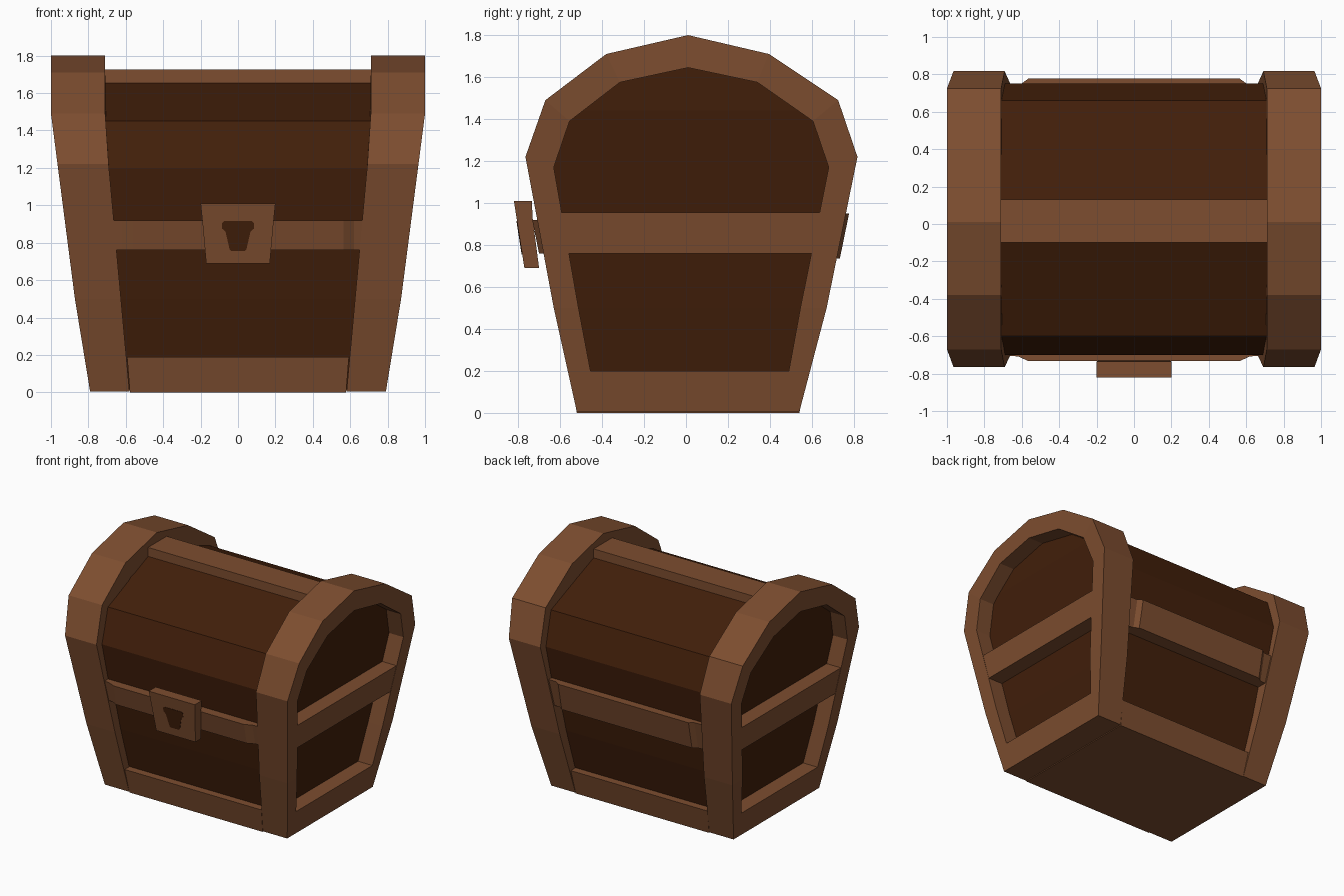
import bpy
import bmesh

cube = bpy.data.objects.get("Cube")
if cube:
    bpy.data.objects.remove(cube, do_unlink=True)


def material(name, rgb):
    mat = bpy.data.materials.new(name)
    mat.use_nodes = True
    mat.diffuse_color = (*rgb, 1)
    bsdf = mat.node_tree.nodes["Principled BSDF"]
    bsdf.inputs["Base Color"].default_value = (*rgb, 1)
    return mat


TRIM = material("light brown wood", (0.205, 0.075, 0.029))
WOOD = material("dark brown wood", (0.054, 0.0135, 0.003))
RECESS = 0.125


def interpolate(z, table):
    """Piecewise linear lookup in (height, value) pairs."""
    for (z0, v0), (z1, v1) in zip(table, table[1:]):
        if z <= z1:
            return v0 + (v1 - v0) * (z - z0) / (z1 - z0)
    return table[-1][1]


def x_out(z):
    return interpolate(z, [(0, 0.79), (0.5, 0.872), (1.22, 0.965), (1.49, 1.0)])


def x_in(z):
    return interpolate(z, [(0, 0.58), (1.2, 0.69), (1.45, 0.71)])


def loft(name, rings, mat, loop=False):
    """Join equal rings of points with quads; cap the ends unless looped."""
    bm = bmesh.new()
    rows = [[bm.verts.new(p) for p in ring] for ring in rings]
    pairs = list(zip(rows, rows[1:]))
    if loop:
        pairs.append((rows[-1], rows[0]))
    else:
        bm.faces.new(rows[0])
        bm.faces.new(rows[-1])
    for a, b in pairs:
        for i in range(len(a)):
            j = (i + 1) % len(a)
            bm.faces.new((a[i], a[j], b[j], b[i]))
    bmesh.ops.recalc_face_normals(bm, faces=bm.faces)
    mesh = bpy.data.meshes.new(name)
    bm.to_mesh(mesh)
    bm.free()
    mesh.materials.append(mat)
    obj = bpy.data.objects.new(name, mesh)
    bpy.context.collection.objects.link(obj)


def stack(name, rows, mat):
    """Stacked rectangles given as (height, front, back, left, right)."""
    loft(name, [[(l, f, z), (r, f, z), (r, b, z), (l, b, z)]
                for z, f, b, l, r in rows], mat)


# Barrel-topped chest body, the lower half set back under the waist
body = [(0.01, -0.46, 0.48), (0.5, -0.56, 0.59), (0.78, -0.605, 0.635),
        (0.85, -0.65, 0.70), (1.2, -0.70, 0.75), (1.45, -0.60, 0.66), (1.655, -0.1, 0.13)]
stack("chest_body", [(z, f, b, -x_in(z) - 0.02, x_in(z) + 0.02)
                     for z, f, b in body], WOOD)

# End frames, recessed end panels and cross bars
outer = [(-0.52, 0.005), (-0.63, 0.5), (-0.765, 1.22), (-0.67, 1.49), (-0.38, 1.71),
         (0.01, 1.8), (0.395, 1.71), (0.725, 1.49), (0.817, 1.22), (0.67, 0.5), (0.54, 0.005)]
inner = [(-0.455, 0.2), (-0.512, 0.5), (-0.63, 1.17), (-0.555, 1.39), (-0.315, 1.575),
         (0.01, 1.645), (0.34, 1.575), (0.605, 1.39), (0.68, 1.17), (0.545, 0.5),
         (0.49, 0.2)]
middle = [((a + c) / 2, (b + d) / 2) for (a, b), (c, d) in zip(outer, inner)]

for side, s in (("left", 1), ("right", -1)):
    rings = [[(s * width(z), y, z) for y, z in profile]
             for profile, width in ((outer, x_in), (outer, x_out),
                                    (inner, x_out), (inner, x_in))]
    loft(side + "_end_frame", rings, TRIM, loop=True)

    rows = []
    for (f, z), (b, _) in zip(middle[:5], middle[:5:-1]):
        rows.append((z, f, b, s * (x_in(z) + 0.01), s * (x_out(z) - RECESS)))
    rows.append((middle[5][1], 0, 0.02, s * 0.72, s * (1 - RECESS)))
    stack(side + "_end_panel", rows, WOOD)

    stack(side + "_cross_bar",
          [(z, f, b, s * (x_out(z) - RECESS - 0.02), s * (x_out(z) - 0.002))
           for z, f, b in ((0.76, -0.59, 0.62), (0.955, -0.63, 0.67))], TRIM)

# Base trim and ridge board
stack("base_trim", [(0, -0.52, 0.54, -0.578, 0.578),
                    (0.19, -0.557, 0.58, -0.593, 0.593)], TRIM)
stack("ridge_board", [(1.6, -0.1, 0.13, -0.72, 0.72),
                      (1.725, -0.1, 0.13, -0.72, 0.72)], TRIM)


# Waist bands with chamfered ends
def waist_band(name, s, levels, end):
    rings = []
    for z, depth in levels:
        half = [(0.69, depth - 0.15), (0.69, depth - 0.03), (end, depth - 0.025),
                (0.565, depth)]
        plan = half + [(-x, y) for x, y in reversed(half)]
        rings.append([(x, s * y, z) for x, y in plan])
    loft(name, rings, TRIM)


waist_band("front_waist_band", -1, [(0.76, 0.70), (0.92, 0.733)], 0.62)
waist_band("back_waist_band", 1, [(0.735, 0.733), (0.95, 0.777)], 0.6)

# Lock with a dark keyhole plate following its sloping face
low, high = 0.69, 1.01
stack("lock_plate", [(low, -0.77, -0.70, -0.17, 0.17),
                     (0.92, -0.806, -0.73, -0.191, 0.191),
                     (high, -0.82, -0.735, -0.2, 0.2)], TRIM)
keyhole = [(0.755, 0.035), (0.765, 0.045), (0.86, 0.067), (0.875, 0.085),
           (0.905, 0.085), (0.915, 0.075)]
rows = []
for z, w in keyhole:
    face = interpolate(z, [(low, -0.77), (high, -0.82)])
    rows.append((z, face - 0.003, face + 0.003, -w, w))
stack("keyhole", rows, WOOD)
